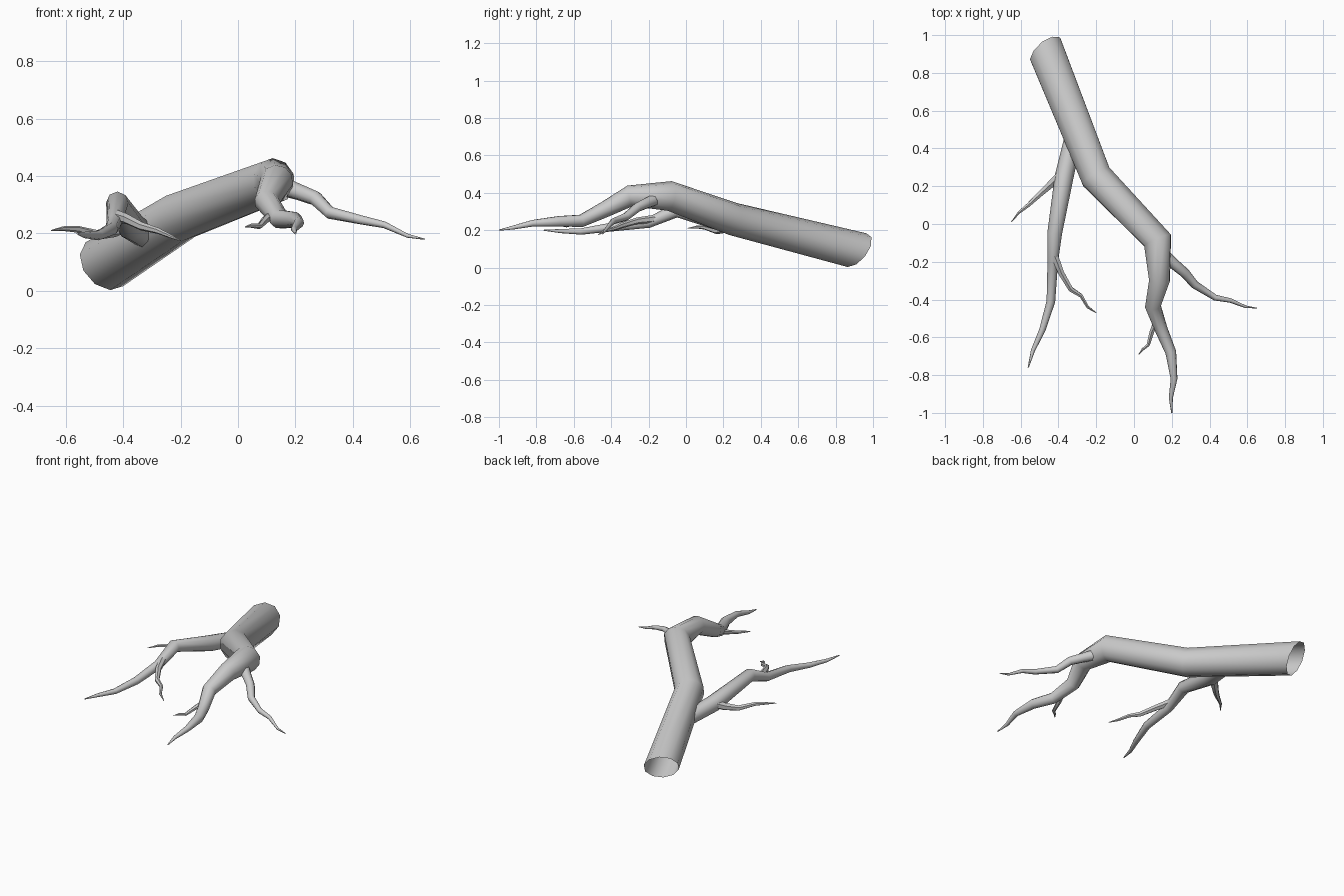
import bpy, bmesh, math
from mathutils import Vector


def limb(name, path, sides, cut=None):
    """Tapered tube through (x, y, z, radius) points; open base, closed tip.
    cut: normal of the slanted plane that slices the base."""
    pts = [Vector(p[:3]) for p in path]
    dirs = [(b - a).normalized() for a, b in zip(pts, pts[1:])]
    bm = bmesh.new()
    rings, side = [], None
    for i, p in enumerate(pts):
        d = (dirs[max(i - 1, 0)] + dirs[min(i, len(dirs) - 1)]).normalized()
        ref = side if side else Vector((0, 0, 1))
        side = (ref - d * ref.dot(d)).normalized()
        other = d.cross(side)
        ring = []
        for k in range(sides):
            a = 2 * math.pi * k / sides
            off = (side * math.cos(a) + other * math.sin(a)) * path[i][3]
            if i == 0 and cut:
                off -= d * (off.dot(cut) / d.dot(cut))
            ring.append(bm.verts.new(p + off))
        rings.append(ring)
    for r, s in zip(rings, rings[1:]):
        for k in range(sides):
            n = (k + 1) % sides
            bm.faces.new((r[k], r[n], s[n], s[k]))
    bm.faces.new(rings[-1])
    bmesh.ops.recalc_face_normals(bm, faces=bm.faces)
    me = bpy.data.meshes.new(name)
    bm.to_mesh(me)
    bm.free()
    ob = bpy.data.objects.new(name, me)
    bpy.context.collection.objects.link(ob)
    bpy.ops.object.select_all(action='DESELECT')
    ob.select_set(True)
    bpy.context.view_layer.objects.active = ob
    bpy.ops.object.shade_smooth_by_angle(angle=math.radians(50))
    return ob


# Main bough, sawn at a slant at the thick end
limb("main_bough", [
    (-0.465, 0.915, 0.093, 0.10), (-0.20, 0.25, 0.26, 0.088),
    (0.125, -0.087, 0.383, 0.08), (0.135, -0.30, 0.383, 0.057),
    (0.10, -0.435, 0.31, 0.043), (0.145, -0.56, 0.25, 0.034),
    (0.195, -0.68, 0.247, 0.029), (0.212, -0.82, 0.237, 0.018),
    (0.195, -0.92, 0.215, 0.011), (0.20, -1.0, 0.20, 0.003)],
    10, Vector((0.53, -0.68, 0.50)))

# Long left branch
limb("left_branch", [
    (-0.32, 0.47, 0.19, 0.045), (-0.37, 0.25, 0.225, 0.05),
    (-0.42, -0.05, 0.307, 0.039), (-0.43, -0.20, 0.24, 0.028),
    (-0.44, -0.41, 0.215, 0.023), (-0.485, -0.56, 0.193, 0.017),
    (-0.535, -0.67, 0.195, 0.011), (-0.56, -0.76, 0.20, 0.003)], 8)

# Right branch
limb("right_branch", [
    (0.14, -0.15, 0.37, 0.035), (0.21, -0.21, 0.345, 0.029),
    (0.27, -0.26, 0.322, 0.026), (0.32, -0.32, 0.272, 0.022),
    (0.43, -0.39, 0.247, 0.016), (0.51, -0.405, 0.23, 0.012),
    (0.59, -0.438, 0.192, 0.007), (0.65, -0.445, 0.18, 0.002)], 8)

# Small twigs
twigs = {
    "left_outer_twig": [
        (-0.39, 0.26, 0.23, 0.025), (-0.43, 0.22, 0.21, 0.023),
        (-0.49, 0.165, 0.195, 0.017), (-0.56, 0.10, 0.215, 0.012),
        (-0.61, 0.06, 0.217, 0.008), (-0.65, 0.01, 0.21, 0.002)],
    "left_inner_twig": [
        (-0.42, -0.17, 0.26, 0.022), (-0.385, -0.26, 0.25, 0.018),
        (-0.335, -0.345, 0.225, 0.015), (-0.28, -0.38, 0.21, 0.011),
        (-0.245, -0.44, 0.195, 0.008), (-0.20, -0.47, 0.175, 0.002)],
    "front_twig": [
        (0.125, -0.50, 0.27, 0.018), (0.095, -0.57, 0.247, 0.014),
        (0.075, -0.64, 0.225, 0.010), (0.045, -0.665, 0.227, 0.007),
        (0.025, -0.69, 0.223, 0.002)],
}
for name, path in twigs.items():
    limb(name, path, 6)
